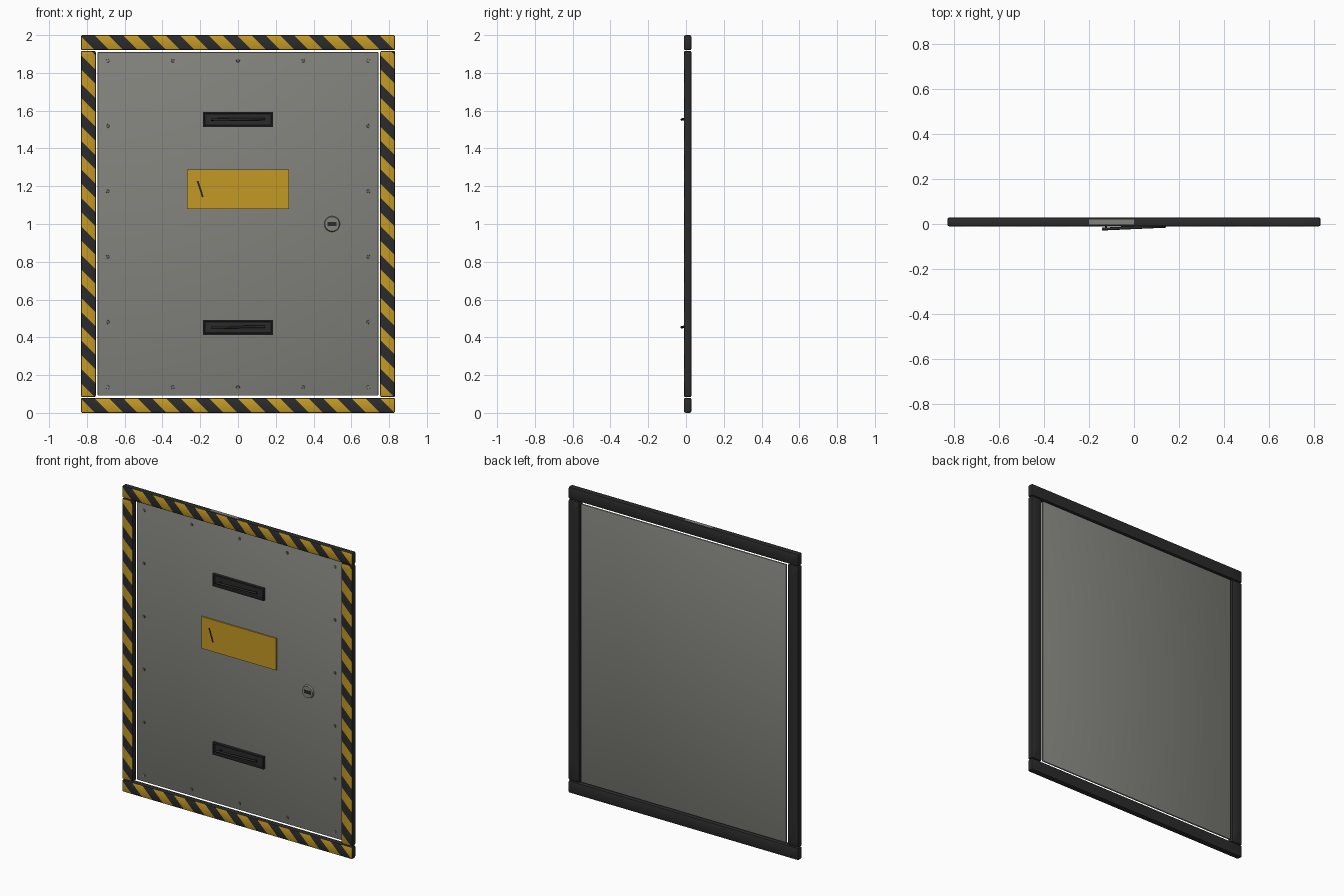
import bpy, bmesh, math
from mathutils import Vector, Matrix

if "Cube" in bpy.data.objects:
    bpy.data.objects.remove(bpy.data.objects["Cube"])


def mat(name, rgb):
    m = bpy.data.materials.new(name)
    m.diffuse_color = (*rgb, 1)
    m.use_nodes = True
    m.node_tree.nodes["Principled BSDF"].inputs["Base Color"].default_value = m.diffuse_color
    return m


DARK = mat("dark_rubber", (0.024, 0.024, 0.025))
YELLOW = mat("safety_yellow", (0.55, 0.32, 0.018))
GREY = mat("panel_grey", (0.225, 0.225, 0.205))
STEEL = mat("bolt_grey", (0.13, 0.13, 0.125))


def finish(bm, name, mats, smooth=True):
    me = bpy.data.meshes.new(name)
    bm.to_mesh(me)
    bm.free()
    ob = bpy.data.objects.new(name, me)
    bpy.context.collection.objects.link(ob)
    for m in mats:
        me.materials.append(m)
    if smooth:
        bpy.ops.object.select_all(action='DESELECT')
        ob.select_set(True)
        bpy.context.view_layer.objects.active = ob
        bpy.ops.object.shade_smooth_by_angle(angle=math.radians(35))
    return ob


def box_bm(lo, hi, bevel=0.0, segs=2):
    lo, hi = Vector(lo), Vector(hi)
    bm = bmesh.new()
    bmesh.ops.create_cube(bm, size=1)
    for v in bm.verts:
        v.co = Vector([(lo[i] + hi[i]) / 2 + v.co[i] * (hi[i] - lo[i]) for i in range(3)])
    if bevel:
        bmesh.ops.bevel(bm, geom=bm.edges[:], offset=bevel, segments=segs,
                        profile=0.5, affect='EDGES')
    return bm


def box(name, lo, hi, m, bevel=0.0):
    return finish(box_bm(lo, hi, bevel), name, [m], bevel > 0)


def disc(name, x, z, r, y0, y1, m, n=24):
    bm = bmesh.new()
    bmesh.ops.create_cone(bm, cap_ends=True, segments=n, radius1=r, radius2=r * 0.9,
                          depth=y1 - y0, matrix=Matrix.Translation((x, (y0 + y1) / 2, z))
                          @ Matrix.Rotation(math.radians(90), 4, 'X'))
    return finish(bm, name, [m])


F, B = -0.011, 0.029        # front and back of the frame
PERIOD = 0.151


def striped_bar(name, x0, x1, z0, z1):
    # bevelled bar cut by diagonal planes; alternate front faces turn yellow
    bm = box_bm((x0, F, z0), (x1, B, z1), 0.009, 2)
    start = x0 + z0
    k = 1
    while k * PERIOD / 2 < (x1 + z1 - start):
        bmesh.ops.bisect_plane(bm, geom=bm.verts[:] + bm.edges[:] + bm.faces[:],
                               plane_co=(start + k * PERIOD / 2, 0, 0),
                               plane_no=(1, 0, 1), dist=1e-6)
        k += 1
    bm.normal_update()
    for f in bm.faces:
        c = f.calc_center_median()
        band = int((c.x + c.z - start) / (PERIOD / 2))
        f.material_index = 1 if f.normal.y < -0.5 and band % 2 == 0 else 0
    return finish(bm, name, [DARK, YELLOW])


# Hazard frame
striped_bar("frame_top", -0.832, 0.832, 1.92, 2.0)
striped_bar("frame_bottom", -0.832, 0.832, 0.0, 0.08)
striped_bar("frame_left", -0.832, -0.753, 0.083, 1.917)
striped_bar("frame_right", 0.753, 0.832, 0.083, 1.917)

# Worn grey patch on top of the frame
box("top_patch", (-0.2, -0.003, 1.995), (0.0, 0.021, 2.0008), GREY)

# Door panel set toward the back of the frame
P = 0.015
box("door_panel", (-0.743, P, 0.092), (0.743, 0.027, 1.91), GREY, 0.004)

# Bolts around the panel edge
for i in range(5):
    for j in range(6):
        if i in (0, 4) or j in (0, 5):
            disc("panel_bolt", -0.69 + 0.345 * i, 1 + 0.346 * (j - 2.5), 0.010,
                 P - 0.005, P + 0.001, STEEL if j % 5 or i % 4 else GREY, 10)

# Warning sign with a small plain mark
box("warning_sign", (-0.27, P - 0.008, 1.08), (0.27, P + 0.001, 1.288), YELLOW)
bm = box_bm((-0.005, -0.001, -0.045), (0.005, 0.001, 0.045))
bmesh.ops.transform(bm, verts=bm.verts, matrix=Matrix.Translation((-0.2, P - 0.0085, 1.185))
                    @ Matrix.Rotation(math.radians(-18), 4, 'Y'))
finish(bm, "sign_mark", [DARK], False)

# Round lock with key slot
disc("lock", 0.498, 1.0, 0.042, P - 0.012, P + 0.001, GREY, 32)
box("lock_slot", (0.475, P - 0.014, 0.99), (0.521, P - 0.01, 1.011), DARK)

# Handles: recessed tray plus a slightly tilted grip rod
for z in (1.553, 0.453):
    bm = box_bm((-0.185, P - 0.016, z - 0.04), (0.185, P + 0.001, z + 0.04))
    bm.normal_update()
    face = [f for f in bm.faces if f.normal.y < -0.9]
    bmesh.ops.inset_region(bm, faces=face, thickness=0.012)
    bmesh.ops.inset_region(bm, faces=face, thickness=0.004, depth=-0.010)
    finish(bm, "handle_tray", [DARK], False)

    a, b = Vector((-0.142, -0.0225, z)), Vector((0.142, -0.010, z + 0.003))
    bm = bmesh.new()
    rot = (b - a).to_track_quat('Z', 'Y').to_matrix().to_4x4()
    bmesh.ops.create_cone(bm, cap_ends=True, segments=16, radius1=0.0065, radius2=0.0065,
                          depth=(b - a).length, matrix=Matrix.Translation((a + b) / 2) @ rot)
    finish(bm, "handle_grip", [DARK])
    # posts joining the grip to its tray
    for p in (a.lerp(b, 0.06), a.lerp(b, 0.94)):
        disc("handle_post", p.x, p.z, 0.005, p.y, P - 0.004, DARK, 12)
